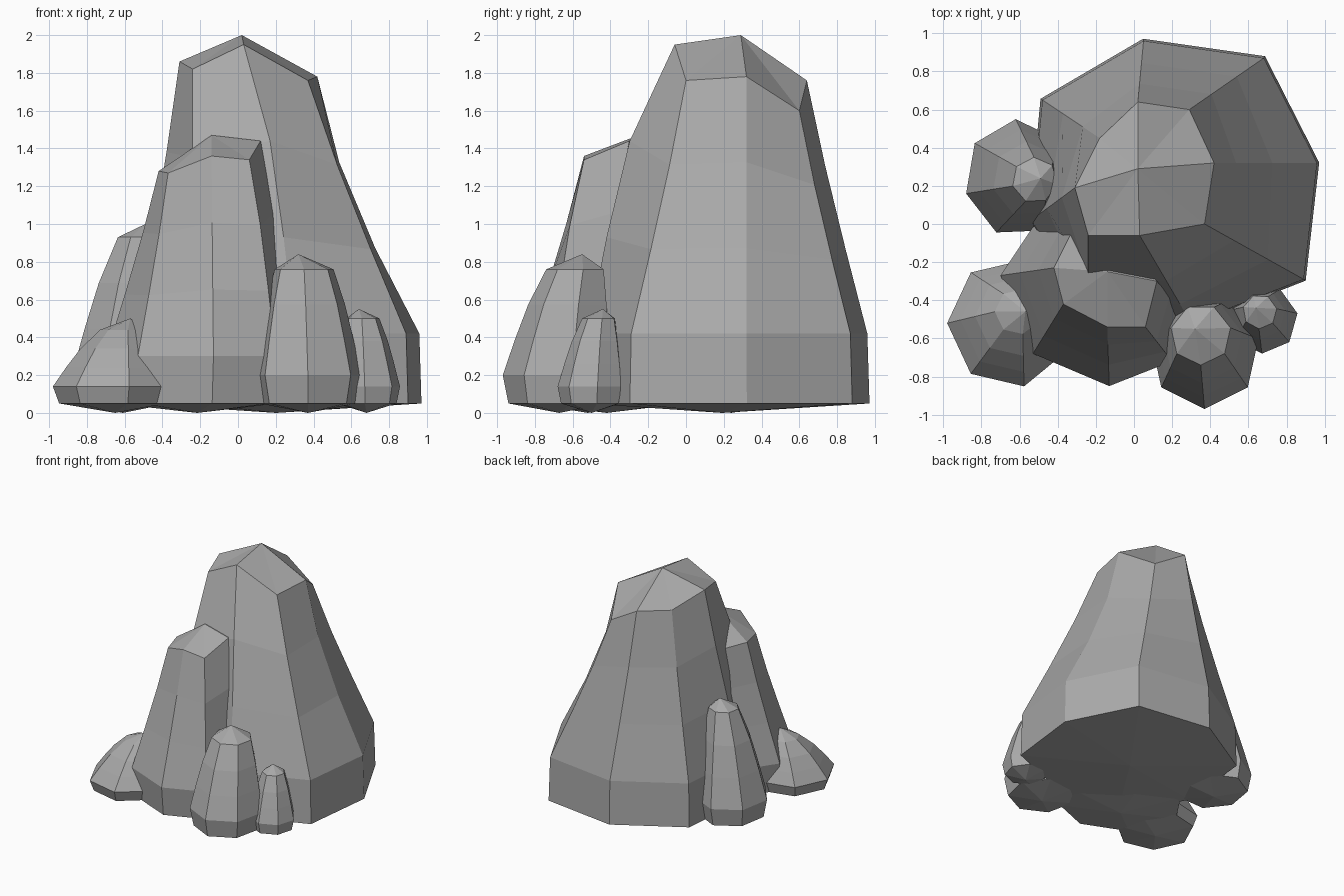
import bpy
import bmesh
from math import cos, sin, radians, tau
from mathutils import Vector

cube = bpy.data.objects.get("Cube")
if cube:
    bpy.data.objects.remove(cube, do_unlink=True)

# One stone colour for the whole cluster
stone = bpy.data.materials.new("grey_stone")
stone.use_nodes = True
colour = (0.4, 0.4, 0.4, 1)
stone.diffuse_color = colour
shader = stone.node_tree.nodes["Principled BSDF"]
shader.inputs["Base Color"].default_value = colour
shader.inputs["Roughness"].default_value = 0.9


def polygon(centre, radius_x, radius_y, height, sides, turn):
    """Corners of a regular ring, counter-clockwise."""
    corners = []
    for i in range(sides):
        angle = radians(turn) + tau * i / sides
        corners.append(Vector((centre[0] + radius_x * cos(angle),
                               centre[1] + radius_y * sin(angle), height)))
    return corners


def rock(name, widest, shoulder, peak, foot_scale, power, corner_power):
    """Loft a faceted rock: foot, widest ring, two middle rings, shoulder, peak.

    A power below one makes a corner's edge bulge, above one hollows it.
    """
    count = len(widest)
    centre = sum(widest, Vector()) / count
    foot = []
    for corner in widest:
        point = centre.lerp(corner, foot_scale)
        point.z = 0.05
        foot.append(point)
    rings = [foot, widest]
    for level in (1 / 3, 2 / 3):
        ring = []
        for i, (low, high) in enumerate(zip(widest, shoulder)):
            spread = (1 - level) ** corner_power.get(i, power)
            point = high.lerp(low, spread)
            point.z = low.z + (high.z - low.z) * level
            ring.append(point)
        rings.append(ring)
    rings.append(shoulder)

    bm = bmesh.new()
    loops = [[bm.verts.new(p) for p in ring] for ring in rings]
    tip = bm.verts.new(peak)
    under = bm.verts.new((centre.x, centre.y, 0))
    for i in range(count):
        j = (i + 1) % count
        for low, high in zip(loops, loops[1:]):
            bm.faces.new((low[i], low[j], high[j], high[i]))
        bm.faces.new((loops[-1][i], loops[-1][j], tip))
        bm.faces.new((loops[0][j], loops[0][i], under))
    bmesh.ops.recalc_face_normals(bm, faces=bm.faces)
    mesh = bpy.data.meshes.new(name)
    bm.to_mesh(mesh)
    bm.free()
    mesh.materials.append(stone)
    obj = bpy.data.objects.new(name, mesh)
    bpy.context.collection.objects.link(obj)


def at_height(points, z):
    return [Vector((x, y, z)) for x, y in points]


# Tall main rock, corners counter-clockwise from the left side
main_base = at_height([(.96, .32), (.68, .87), (.05, .96), (-.48, .65),
                       (-.54, .02), (-.24, -.48), (.3, -.52), (.89, -.29)], .42)
main_top = [Vector(p) for p in [
    (.42, .32, 1.78), (.29, .6, 1.6), (.02, .64, 1.76), (-.18, .45, 1.75),
    (-.31, .19, 1.86), (-.24, -.06, 1.82), (.03, -.06, 1.95), (.37, 0, 1.76)]]
rock("main_rock", main_base, main_top, (.02, .29, 2), 1.015, 1.1,
     {0: 1.4, 5: .6, 6: .6})

# Second rock leaning on the front
front_base = at_height([(.25, -.45), (-.1, 0), (-.5, .03), (-.7, -.27),
                        (-.53, -.68), (-.13, -.85), (.2, -.72)], .3)
front_top = [Vector(p) for p in [
    (.12, -.3, 1.44), (-.1, -.05, 1.42), (-.33, -.05, 1.27), (-.42, -.23, 1.28),
    (-.37, -.42, 1.27), (-.14, -.54, 1.36), (.06, -.54, 1.34)]]
rock("front_rock", front_base, front_top, (-.14, -.25, 1.47), .92, 1.1,
     {0: .6, 6: .8})

# Small rocks: base centre, radii, base height, top centre, radius, height, peak, turn
small_rocks = {
    "right_side_rock": ((-.61, .24), (.28, .31), .2,
                        (-.52, .23), .12, .93, (-.49, .24, 1), 195),
    "right_corner_rock": ((-.65, -.52), (.33, .34), .14,
                          (-.61, -.46), .12, .44, (-.57, -.46, .5), 180),
    "left_front_rock": ((.37, -.67), (.29, .3), .2,
                        (.35, -.58), .16, .76, (.32, -.55, .84), 270),
    "left_corner_rock": ((.68, -.5), (.18, .18), .14,
                         (.66, -.46), .09, .5, (.64, -.44, .55), 10),
}
for name, (base, radii, low, top, top_radius, high, peak, turn) in small_rocks.items():
    rock(name,
         polygon(base, *radii, low, 7, turn),
         polygon(top, top_radius, top_radius, high, 7, turn),
         peak, .9, .8, {})
